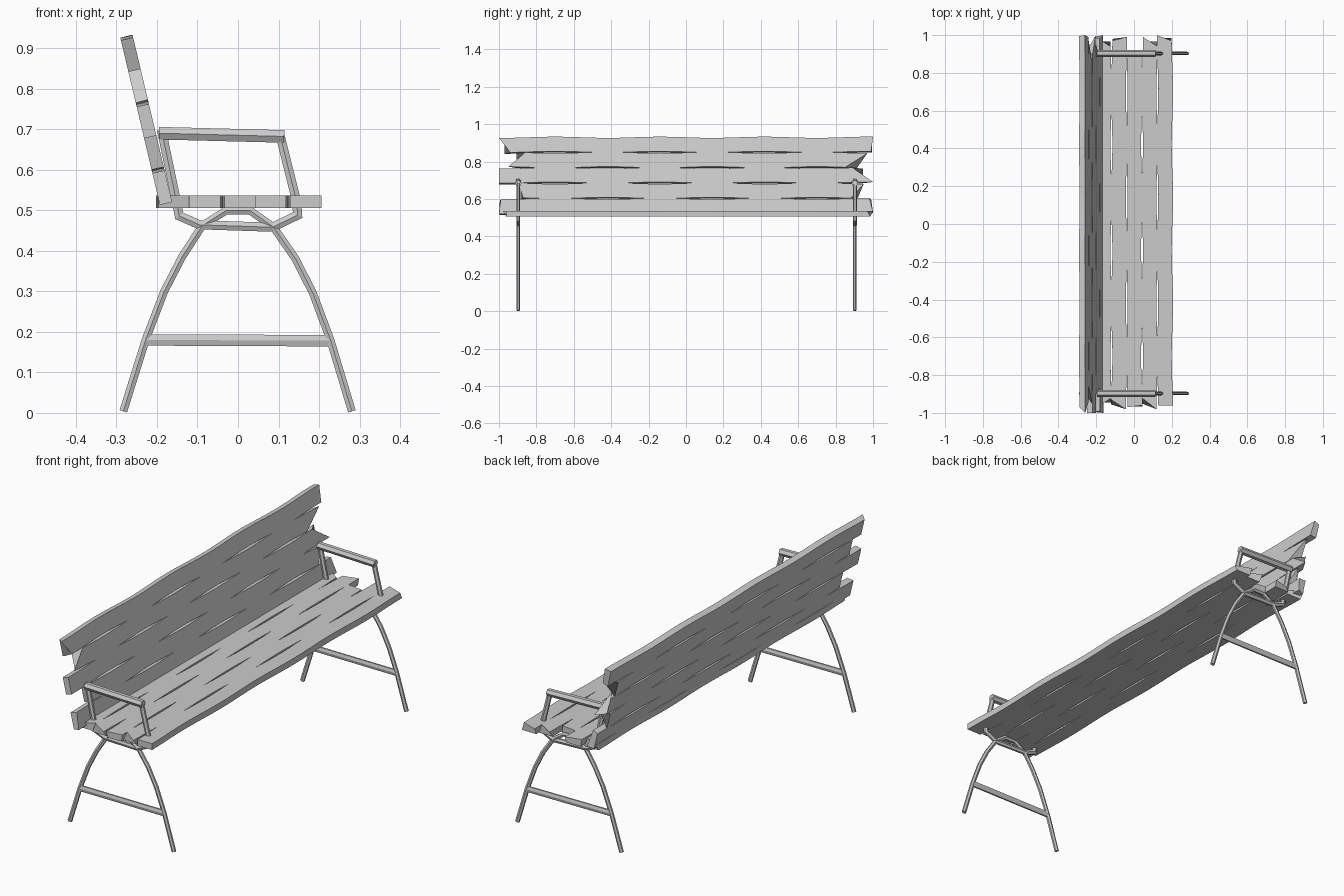
import bpy, bmesh, math
from mathutils import Vector

if "Cube" in bpy.data.objects:
    bpy.data.objects.remove(bpy.data.objects["Cube"])


def finish(name, bm):
    bmesh.ops.recalc_face_normals(bm, faces=bm.faces)
    me = bpy.data.meshes.new(name)
    bm.to_mesh(me)
    bm.free()
    ob = bpy.data.objects.new(name, me)
    bpy.context.collection.objects.link(ob)
    return ob


def skin(bm, rings, closed):
    n = len(rings[0])
    pairs = list(zip(rings, rings[1:]))
    if closed:
        pairs.append((rings[-1], rings[0]))
    for a, b in pairs:
        for i in range(n):
            j = (i + 1) % n
            bm.faces.new((a[i], a[j], b[j], b[i]))
    if not closed:
        bm.faces.new(rings[0])
        bm.faces.new(rings[-1])


def bar(name, path, y, width, depth, closed=False, sides=6):
    """Sweep a faceted section along a path in the x-z plane, with mitred corners."""
    bm = bmesh.new()
    pts = [Vector((x, y, z)) for x, z in path]
    n = len(pts)
    rings = []
    for i, p in enumerate(pts):
        d1 = (p - pts[i - 1]).normalized() if closed or i > 0 else None
        d2 = (pts[(i + 1) % n] - p).normalized() if closed or i < n - 1 else None
        d1, d2 = d1 or d2, d2 or d1
        t = (d1 + d2).normalized()
        side = Vector((-t.z, 0, t.x)) / max(0.6, t.dot(d1))
        ring = []
        for k in range(sides):
            a = 2 * math.pi * (k + 0.5) / sides
            ring.append(bm.verts.new(p + side * math.cos(a) * width / 2 * 1.12
                                     + Vector((0, math.sin(a) * depth / 2, 0))))
        rings.append(ring)
    skin(bm, rings, closed)
    return finish(name, bm)


def slat(name, centre, u, w, width, ends, phase, thick=0.031, segs=28):
    """Wavy plank along y; u runs across the plank, w through its thickness.
    ends = y of the -u and +u corners at the left, then at the right."""
    bm = bmesh.new()
    corners = ((-1, -1), (1, -1), (1, 1), (-1, 1))
    rings = []
    for i in range(segs + 1):
        f = i / segs
        ring = []
        for su, sw in corners:
            k = 0 if su < 0 else 1
            y0, y1 = ends[k], ends[2 + k]
            # the rear face is cut at a different angle from the front face
            if sw < 0:
                y0, y1 = (ends[0] + ends[1]) / 2, (ends[2] + ends[3]) / 2
            y = y0 + (y1 - y0) * f
            wave = 0.0035 * math.sin(2 * math.pi * y / 0.56 + phase)
            p = centre + u * (su * width / 2 + wave) + w * (sw * thick / 2)
            ring.append(bm.verts.new((p.x, y, p.z)))
        rings.append(ring)
    skin(bm, rings, False)
    return finish(name, bm)


# Seat slats, back to front, with roughly cut ends
seat_ends = [(-0.97, -0.92, 0.99, 0.94), (-0.93, -0.98, 0.97, 0.99),
             (-0.97, -0.96, 0.91, 0.90), (-0.92, -0.98, 0.99, 0.94),
             (-0.96, -0.96, 1.00, 0.97)]
for i, e in enumerate(seat_ends):
    slat(f"seat_slat_{i + 1}", Vector((-0.16 + 0.081 * i, 0, 0.521)),
         Vector((1, 0, 0)), Vector((0, 0, 1)), 0.078, e, i * math.pi)

# Leaning backrest slats, top to bottom
top, low = Vector((-0.275, 0, 0.928)), Vector((-0.178, 0, 0.518))
down = (low - top).normalized()
normal = Vector((-down.z, 0, down.x))
pitch = (low - top).length / 5
back_ends = [(-1.00, -0.94, 1.00, 0.99), (-0.86, -0.95, 0.97, 0.85),
             (-1.00, -1.00, 0.89, 1.00), (-0.90, -0.87, 0.95, 0.88),
             (-0.99, -1.00, 0.98, 1.00)]
for i, e in enumerate(back_ends):
    slat(f"back_slat_{i + 1}", top + down * pitch * (i + 0.5),
         down, normal, pitch - 0.004, e, i * math.pi)

# End frames
arch = [(-0.283, 0.004), (-0.228, 0.18), (-0.182, 0.30), (-0.138, 0.385), (-0.088, 0.462),
        (-0.03, 0.499), (0.03, 0.499), (0.088, 0.458), (0.142, 0.38), (0.185, 0.295),
        (0.228, 0.18), (0.281, 0.004)]
loop = [(-0.186, 0.685), (0.105, 0.68), (0.145, 0.52), (0.147, 0.488), (0.085, 0.458),
        (-0.095, 0.464), (-0.145, 0.486), (-0.15, 0.512)]
for side, y in (("left", -0.897), ("right", 0.903)):
    bar(f"{side}_leg_arch", arch, y, 0.02, 0.018)
    bar(f"{side}_crossbar", [(-0.226, 0.18), (0.226, 0.178)], y, 0.029, 0.016)
    bar(f"{side}_arm_frame", loop, y, 0.023, 0.02, closed=True)
    bar(f"{side}_armrest", [(-0.195, 0.69), (0.114, 0.682)], y, 0.032, 0.036)
